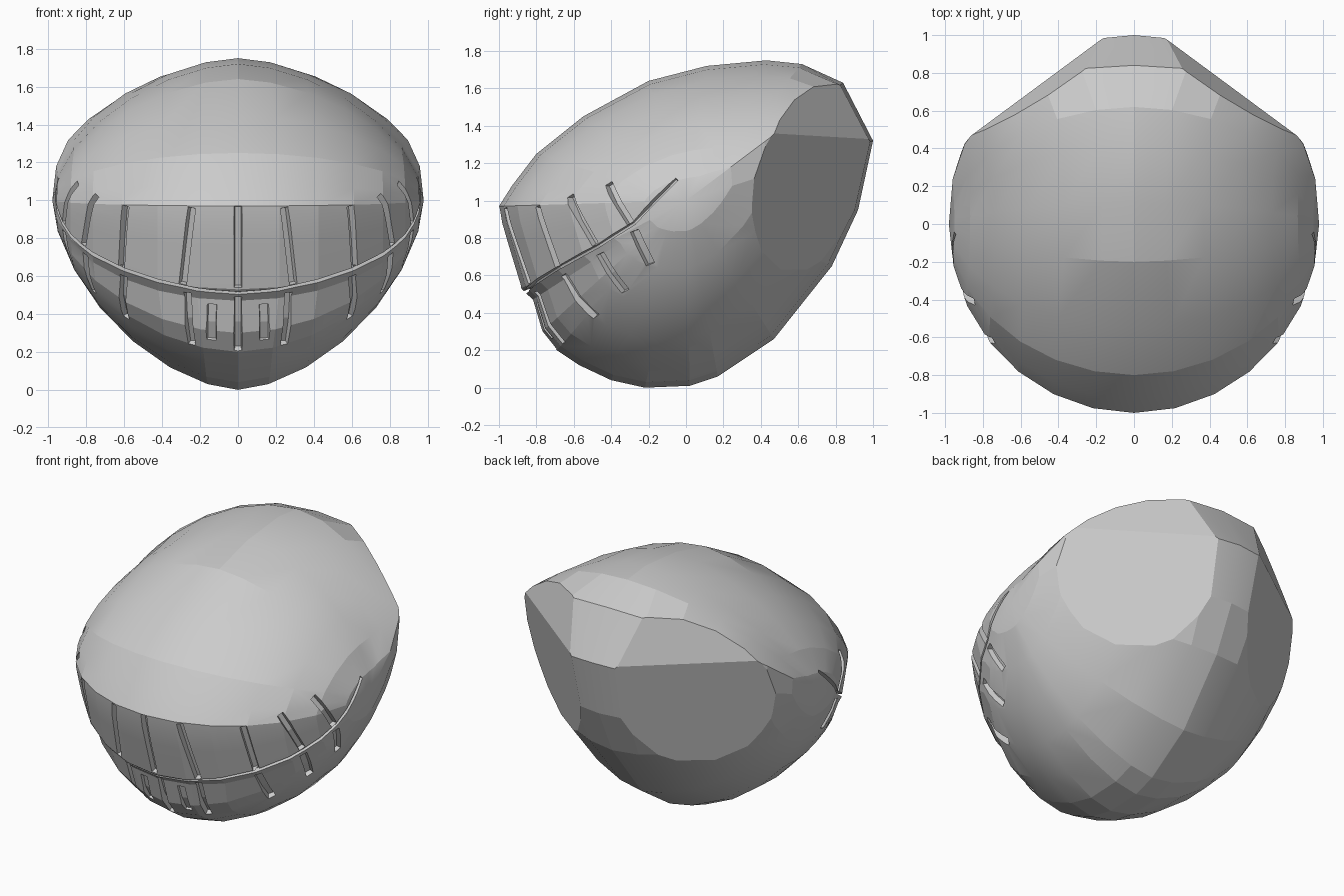
import bpy, bmesh, math
from mathutils import Vector
from mathutils.bvhtree import BVHTree

if "Cube" in bpy.data.objects:
    bpy.data.objects.remove(bpy.data.objects["Cube"])

# Side profile of the head: y, z, roundness of the arc that runs to each side
PROFILE = [
    (-1.0, 0.97, 2.0), (-0.93, 1.08, 2.0), (-0.80, 1.25, 1.95), (-0.55, 1.45, 1.85),
    (-0.20, 1.64, 1.72), (0.11, 1.72, 1.7), (0.43, 1.75, 1.72), (0.62, 1.73, 1.9),
    (0.84, 1.63, 2.4), (1.0, 1.32, 2.15), (0.92, 0.95, 1.9), (0.78, 0.65, 1.78),
    (0.47, 0.26, 1.68), (0.17, 0.06, 1.66), (0.02, 0.01, 1.66), (-0.22, 0.0, 1.66),
    (-0.40, 0.04, 1.7), (-0.57, 0.12, 1.75), (-0.69, 0.20, 1.8), (-0.77, 0.30, 1.87),
    (-0.82, 0.47, 1.97), (-0.88, 0.53, 2.0), (-0.95, 0.76, 2.0), (-0.985, 0.88, 2.0),
]
CY, CZ, HALF = 0.0, 1.0, 0.98
STEPS = 7


def make_object(name, bm):
    bmesh.ops.recalc_face_normals(bm, faces=bm.faces)
    mesh = bpy.data.meshes.new(name)
    bm.to_mesh(mesh)
    bm.free()
    ob = bpy.data.objects.new(name, mesh)
    bpy.context.collection.objects.link(ob)
    return ob


# Head shell: fan of arcs between a pole on each side
bm = bmesh.new()
rows = []
for y, z, p in PROFILE:
    row = []
    for i in range(-STEPS + 1, STEPS):
        a = i / STEPS * math.pi / 2
        x = math.copysign(abs(math.sin(a)) ** (2 / p), a) * HALF
        k = math.cos(a) ** (2 / p)
        row.append(bm.verts.new((x, CY + (y - CY) * k, CZ + (z - CZ) * k)))
    rows.append(row)
poles = [bm.verts.new((s * HALF, CY, CZ)) for s in (-1, 1)]
for j, r in enumerate(rows):
    n = rows[(j + 1) % len(rows)]
    for i in range(len(r) - 1):
        bm.faces.new((r[i], r[i + 1], n[i + 1], n[i]))
    bm.faces.new((poles[0], r[0], n[0]))
    bm.faces.new((poles[1], n[-1], r[-1]))

# Flat facets sliced off each side of the back: a large lower one and an upper one
for s in (-1, 1):
    for normal in ((s * 0.6, 0.8, -0.2), (s * 0.58, 0.8, 0.26)):
        res = bmesh.ops.bisect_plane(bm, geom=bm.verts[:] + bm.edges[:] + bm.faces[:],
                                     plane_co=(s * 0.88, 0.455, 1.36), plane_no=normal,
                                     clear_outer=True)
        rim = [e for e in res["geom_cut"] if isinstance(e, bmesh.types.BMEdge)]
        if rim:
            bmesh.ops.edgeloop_fill(bm, edges=rim)
bmesh.ops.recalc_face_normals(bm, faces=bm.faces)
tree = BVHTree.FromBMesh(bm)
head = make_object("head_shell", bm)
ORIGIN = Vector((0, 0, 0.9))


def surface(target):
    d = (Vector(target) - ORIGIN).normalized()
    return tree.ray_cast(ORIGIN + d * 3, -d)[0], d


def cut_groove(name, path, width, depth):
    """Sweep a box section along the surface and subtract it from the head."""
    hits = [surface(t) for t in path]
    b = bmesh.new()
    sections = []
    for i, (pt, d) in enumerate(hits):
        tangent = hits[min(i + 1, len(hits) - 1)][0] - hits[max(i - 1, 0)][0]
        side = tangent.cross(d).normalized() * width / 2
        low, high = pt - d * depth, pt + d * 0.08
        sections.append([b.verts.new(v) for v in
                         (low - side * 0.6, low + side * 0.6, high + side * 1.4, high - side * 1.4)])
    for s, n in zip(sections, sections[1:]):
        for k in range(4):
            b.faces.new((s[k], s[(k + 1) % 4], n[(k + 1) % 4], n[k]))
    b.faces.new(sections[0])
    b.faces.new(sections[-1][::-1])
    cutter = make_object(name, b)
    cutter.hide_render = True
    cutter.hide_set(True)
    mod = head.modifiers.new(name, 'BOOLEAN')
    mod.operation = 'DIFFERENCE'
    mod.solver = 'EXACT'
    mod.object = cutter


# Mouth line, from corner to corner
half_mouth = [(0.15, -0.85, 0.52), (0.31, -0.82, 0.55), (0.60, -0.68, 0.64),
              (0.80, -0.46, 0.76), (0.90, -0.27, 0.88), (0.97, -0.05, 1.12)]
mouth = [(-x, y, z) for x, y, z in reversed(half_mouth)] + [(0, -0.86, 0.51)] + half_mouth
cut_groove("mouth_cutter", mouth, 0.022, 0.03)

# Gaps between teeth: top, bottom, width, depth
gaps = [
    ((0, -1.0, 0.97), (0, -0.88, 0.54), 0.05, 0.035),
    ((0.24, -0.95, 0.96), (0.29, -0.83, 0.56), 0.05, 0.035),
    ((0.59, -0.79, 0.97), (0.61, -0.68, 0.65), 0.05, 0.035),
    ((0.76, -0.63, 1.03), (0.79, -0.47, 0.77), 0.05, 0.035),
    ((0.88, -0.43, 1.10), (0.90, -0.29, 0.88), 0.05, 0.035),
    ((0, -0.86, 0.48), (0, -0.70, 0.20), 0.05, 0.035),
    ((0.14, -0.82, 0.44), (0.14, -0.72, 0.26), 0.07, 0.015),
    ((0.27, -0.81, 0.51), (0.25, -0.67, 0.22), 0.05, 0.03),
    ((0.61, -0.66, 0.60), (0.59, -0.48, 0.38), 0.06, 0.03),
    ((0.79, -0.45, 0.72), (0.75, -0.32, 0.52), 0.06, 0.03),
    ((0.90, -0.27, 0.84), (0.87, -0.19, 0.66), 0.06, 0.03),
]
for n, (top, bottom, width, depth) in enumerate(gaps):
    mid = [(a + b) / 2 for a, b in zip(top, bottom)]
    for s in ((1, -1) if top[0] else (1,)):
        path = [(s * q[0], q[1], q[2]) for q in (top, mid, bottom)]
        cut_groove(f"tooth_gap_cutter_{n}_{s}", path, width, depth)

# Apply the cuts and remove the cutters
bpy.context.view_layer.update()
dg = bpy.context.evaluated_depsgraph_get()
final = bpy.data.meshes.new_from_object(head.evaluated_get(dg))
head.modifiers.clear()
head.data = final
for ob in [o for o in bpy.data.objects if o is not head and "cutter" in o.name]:
    bpy.data.objects.remove(ob)

# Smooth the gentle dome, keep groove edges and back facets crisp
bpy.context.view_layer.objects.active = head
head.select_set(True)
bpy.ops.object.shade_smooth_by_angle(angle=math.radians(12))
